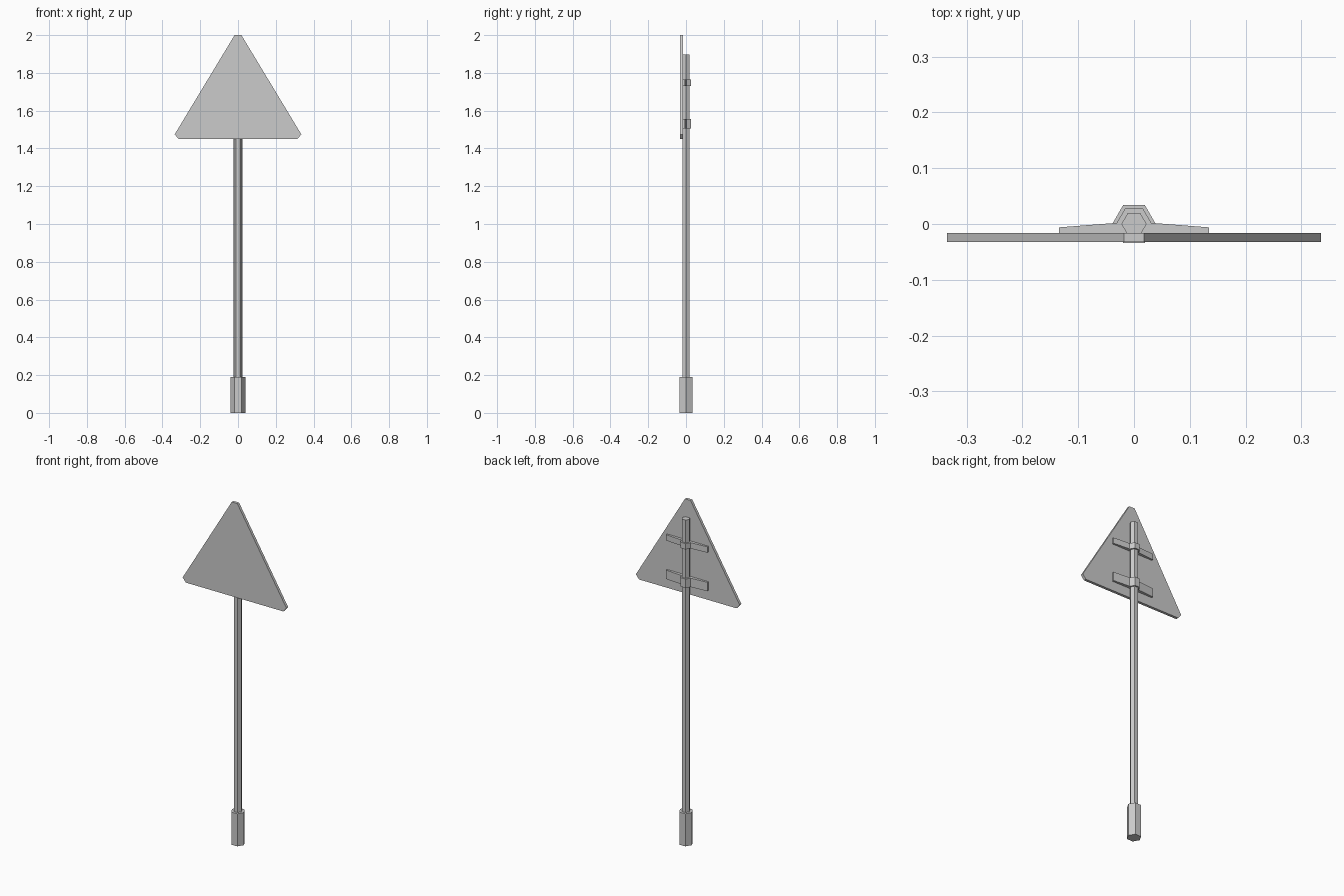
import bpy, bmesh
from math import cos, sin, pi
from mathutils import Vector

if "Cube" in bpy.data.objects:
    bpy.data.objects.remove(bpy.data.objects["Cube"])


def prism(name, points, offset):
    """Extrude a closed outline of 3D points along an offset vector."""
    bm = bmesh.new()
    face = bm.faces.new([bm.verts.new(p) for p in points])
    ext = bmesh.ops.extrude_face_region(bm, geom=[face])
    verts = [g for g in ext["geom"] if isinstance(g, bmesh.types.BMVert)]
    bmesh.ops.translate(bm, verts=verts, vec=Vector(offset))
    bmesh.ops.recalc_face_normals(bm, faces=bm.faces)
    mesh = bpy.data.meshes.new(name)
    bm.to_mesh(mesh)
    bm.free()
    obj = bpy.data.objects.new(name, mesh)
    bpy.context.collection.objects.link(obj)
    return obj


def mirrored(half):
    """Complete a right-hand half outline across x = 0."""
    return half + [(-x, v) for x, v in reversed(half)]


def hexagon(radius, z):
    return [(radius * cos(i * pi / 3), radius * sin(i * pi / 3), z) for i in range(6)]


# Hexagonal ground socket and pole
prism("base_socket", hexagon(0.039, 0), (0, 0, 0.19))
prism("pole", hexagon(0.0225, 0.005), (0, 0, 1.892))

# Triangular plate with clipped corners
plate = mirrored([(0.315, 1.45), (0.335, 1.475), (0.018, 2.0)])
prism("sign_plate", [(x, -0.032, z) for x, z in plate], (0, 0.016, 0))

# Clamps: tapered wings with a hexagonal wrap around the pole
clamp = mirrored([(0.134, -0.017), (0.134, -0.006), (0.031, 0.002), (0.016, 0.0275)])
for name, z, height in (("lower_clamp", 1.505, 0.052), ("upper_clamp", 1.73, 0.034)):
    prism(name, [(x, y, z) for x, y in clamp], (0, 0, height))
